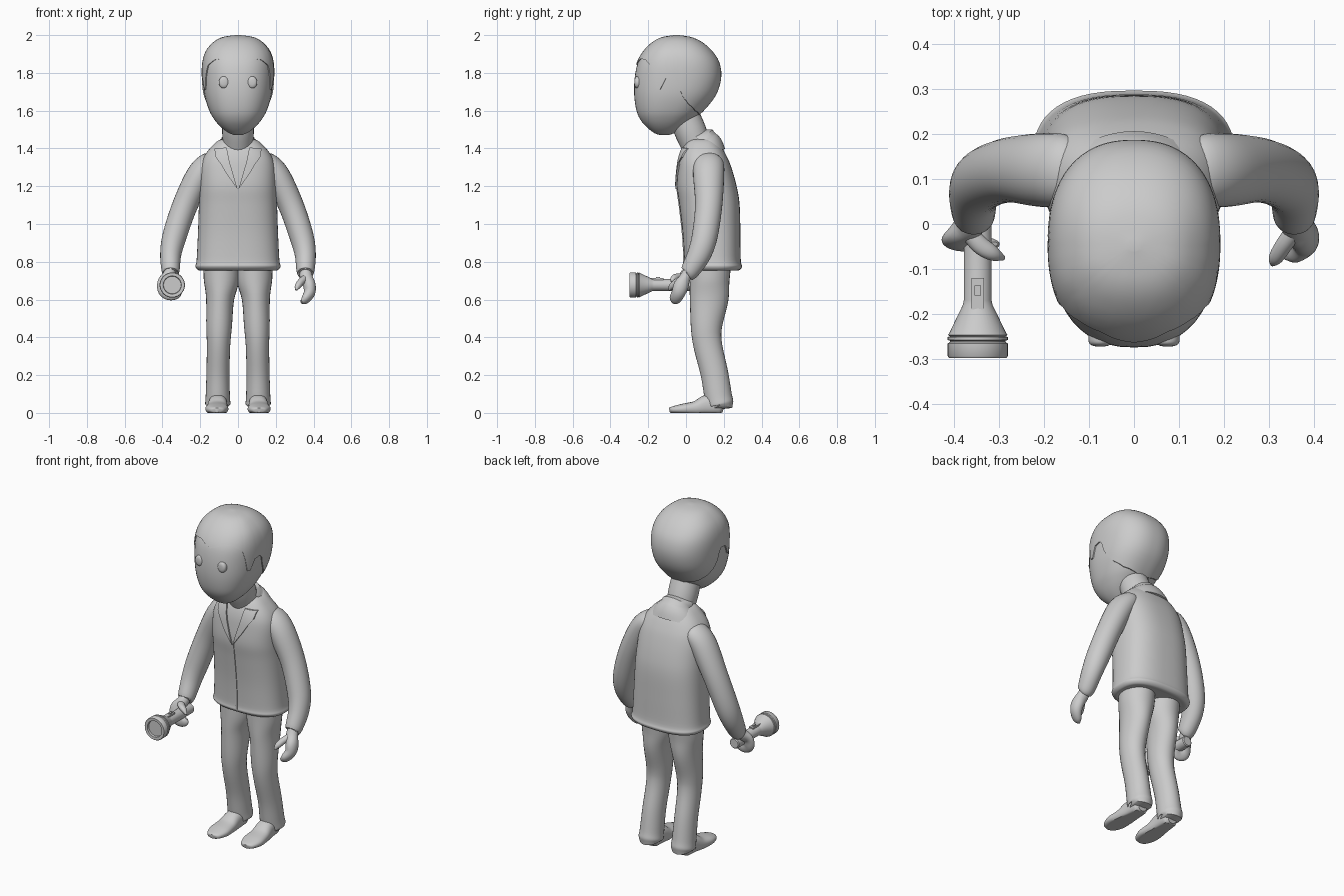
import bpy, bmesh, math
from mathutils import Vector

old = bpy.data.objects.get("Cube")
if old:
    bpy.data.objects.remove(old, do_unlink=True)

clay = bpy.data.materials.new("light grey")
clay.use_nodes = True
clay.diffuse_color = (0.6, 0.6, 0.6, 1)
clay.node_tree.nodes["Principled BSDF"].inputs["Base Color"].default_value = clay.diffuse_color
parts = []
SIDES = ((1, "left"), (-1, "right"))


def finish(name, bm):
    bmesh.ops.recalc_face_normals(bm, faces=bm.faces)
    mesh = bpy.data.meshes.new(name)
    bm.to_mesh(mesh)
    bm.free()
    mesh.materials.append(clay)
    ob = bpy.data.objects.new(name, mesh)
    bpy.context.collection.objects.link(ob)
    parts.append(ob)
    return ob


def smooth(rows, steps=5):
    """Run a smooth curve through rows of numbers."""
    out = []
    for i in range(len(rows) - 1):
        a, b, c, d = (rows[min(max(i + k, 0), len(rows) - 1)] for k in (-1, 0, 1, 2))
        for s in range(steps):
            t = s / steps
            out.append([0.5 * (2*q + (r - p)*t + (2*p - 5*q + 4*r - w)*t*t + (3*q - p - 3*r + w)*t**3)
                        for p, q, r, w in zip(a, b, c, d)])
    return out + [list(rows[-1])]


def oval(a, n):
    c, s = math.cos(a), math.sin(a)
    return math.copysign(abs(c) ** (2/n), c), math.copysign(abs(s) ** (2/n), s)


def skin(name, rings, caps=True):
    bm = bmesh.new()
    loops = [[bm.verts.new(p) for p in ring] for ring in rings]
    n = len(loops[0])
    for a, b in zip(loops, loops[1:]):
        for i in range(n):
            bm.faces.new((a[i], a[(i+1) % n], b[(i+1) % n], b[i]))
    if caps:
        bm.faces.new(loops[0])
        bm.faces.new(loops[-1])
    return finish(name, bm)


def tube(name, rows, side=1, ref=(1, 0, 0), n=2, count=28, floor=False, flat=False, steps=5):
    """Loft ovals along a path; each row is x, y, z, width radius, depth radius."""
    rows = smooth(rows, steps)
    pts = [Vector(r[:3]) for r in rows]
    rings = []
    for i, r in enumerate(rows):
        t = (pts[min(i+1, len(pts)-1)] - pts[max(i-1, 0)]).normalized()
        u = Vector(ref)
        u = u if flat else (u - t * u.dot(t)).normalized()
        v = Vector((0, 1, 0)) if flat else t.cross(u)
        ring = []
        for k in range(count):
            c, s = oval(2 * math.pi * k / count, n)
            p = pts[i] + u * c * max(r[3], .001) + v * s * max(r[4], .001)
            ring.append((p.x * side, p.y, max(p.z, 0) if floor else p.z))
        rings.append(ring)
    return skin(name, rings)


def body_rows(table):
    """Turn z, front y, back y, half width into path rows."""
    return [(0, (f + b) / 2, z, w, (b - f) / 2) for z, f, b, w in table]


def section(dense, z):
    for a, b in zip(dense, dense[1:]):
        if a[2] <= z <= b[2]:
            t = (z - a[2]) / max(b[2] - a[2], 1e-6)
            return [p + (q - p) * t for p, q in zip(a, b)]
    return dense[0] if z < dense[0][2] else dense[-1]


# Head
HEAD_N = 2.35
head = body_rows([
    (1.47, -.13, -.10, .012), (1.48, -.165, -.065, .045), (1.51, -.205, -.02, .087),
    (1.55, -.24, .035, .123), (1.6, -.262, .09, .152), (1.68, -.274, .153, .177),
    (1.77, -.272, .18, .186), (1.85, -.256, .17, .184), (1.91, -.222, .132, .165),
    (1.955, -.175, .08, .126), (1.98, -.125, .025, .08), (1.99, -.06, -.04, .012)])
tube("head", head, n=HEAD_N, count=48, flat=True)
head_dense = smooth(head)

# Hair cap, with its lower edge following a wavy hairline
hairline = [(0, 1.845), (20, 1.875), (38, 1.87), (54, 1.84), (62, 1.77), (65, 1.715), (74, 1.71),
            (76, 1.77), (89, 1.78), (92, 1.72), (100, 1.67), (112, 1.635), (135, 1.6), (180, 1.57)]


def hair_height(a):
    for (a0, z0), (a1, z1) in zip(hairline, hairline[1:]):
        if a <= a1:
            return z0 + (z1 - z0) * (a - a0) / (a1 - a0)
    return hairline[-1][1]


levels, count, hair = 24, 120, []
for j in range(-1, levels + 1):
    t = math.sin(max(j, 0) / levels * math.pi / 2)
    grow = .97 if j < 0 else 1.03
    ring = []
    for k in range(count):
        a = 360 * k / count
        low = hair_height(min(a, 360 - a))
        z = low + (1.99 - low) * t
        _, cy, _, rx, ry = section(head_dense, z)
        c, s = oval(math.radians(a - 90), HEAD_N)
        ring.append((c * rx * grow, cy + s * ry * grow, z + .01 * t))
    hair.append(ring)
skin("hair", hair)

# Eyes
for s, label in SIDES:
    tube(label + "_eye", [(.075, -.235, 1.75, .026, .031), (.075, -.262, 1.75, .026, .031),
                          (.075, -.271, 1.75, .017, .02), (.075, -.273, 1.75, .002, .002)], s)

# Neck
tube("neck", [(0, .09, 1.36, .085, .085), (0, .05, 1.43, .081, .081), (0, .02, 1.5, .084, .084),
              (0, -.02, 1.6, .08, .08)])

# Jacket body
JACKET_N = 2.6
jacket = body_rows([
    (.757, .03, .255, .18), (.755, .01, .28, .208), (.775, -.012, .297, .225), (.81, -.01, .29, .219),
    (.95, -.018, .288, .212), (1.1, -.035, .284, .207), (1.2, -.048, .268, .204),
    (1.3, -.042, .24, .198), (1.36, -.032, .215, .178), (1.41, -.014, .187, .14),
    (1.445, .01, .16, .098), (1.45, .04, .13, .05)])
tube("jacket", jacket, n=JACKET_N, count=56, flat=True)
jacket_dense = smooth(jacket)


def chest_patch(name, outline, side=1, lift=.006):
    """Thin panel laid on the chest, from an x, z outline."""
    bm = bmesh.new()
    bm.faces.new([bm.verts.new((x * side, 0, z)) for x, z in outline])
    bmesh.ops.triangulate(bm, faces=bm.faces)
    for _ in range(3):
        bmesh.ops.subdivide_edges(bm, edges=bm.edges, cuts=1, use_grid_fill=True)
    for v in bm.verts:
        _, cy, _, rx, ry = section(jacket_dense, v.co.z)
        q = min(abs(v.co.x) / rx, .97)
        v.co.y = cy - ry * (1 - q ** JACKET_N) ** (1 / JACKET_N) - lift
    top = bmesh.ops.extrude_face_region(bm, geom=bm.faces[:])
    for v in top["geom"]:
        if isinstance(v, bmesh.types.BMVert):
            v.co.y += lift + .003
    finish(name, bm)


# Lapels, front closing and collar
for s, label in SIDES:
    chest_patch(label + "_lapel", [(.003, 1.185), (.06, 1.265), (.09, 1.315), (.075, 1.325), (.118, 1.355),
                                   (.125, 1.4), (.06, 1.405), (.045, 1.33)], s, .009)
chest_patch("front_closing", [(-.005, .78), (.005, .78), (.005, 1.19), (-.005, 1.19)], 1, .004)
tube("collar", [(0, .107, 1.365, .15, .105), (0, .095, 1.4, .13, .104), (0, .08, 1.432, .1, .095),
                (0, .078, 1.436, .088, .085)], count=40)

# Sleeves, trouser legs and shoes
for s, label in SIDES:
    tube(label + "_sleeve", [(.12, .12, 1.345, .03, .05), (.15, .12, 1.325, .058, .078),
                             (.205, .12, 1.255, .07, .082), (.28, .12, 1.1, .067, .072),
                             (.335, .1, .94, .064, .068), (.356, .07, .84, .056, .062),
                             (.357, .02, .75, .047, .049), (.357, .008, .735, .036, .036)], s)
    tube(label + "_trouser_leg", [(.088, .13, .8, .095, .11), (.088, .125, .7, .093, .105),
                                  (.095, .122, .6, .074, .102), (.1, .108, .46, .068, .083),
                                  (.103, .115, .36, .062, .076), (.106, .15, .21, .061, .073),
                                  (.107, .17, .09, .064, .073), (.107, .18, .045, .066, .072),
                                  (.107, .18, .042, .05, .055)], s)
    tube(label + "_shoe", [(.112, -.088, .014, .012, .012), (.112, -.075, .016, .04, .017),
                           (.112, -.02, .02, .06, .028), (.11, .05, .025, .056, .038),
                           (.107, .11, .04, .05, .055), (.105, .18, .045, .046, .055),
                           (.105, .205, .04, .03, .04)], s, floor=True, n=2.4)

# Free hand
tube("left_hand", [(.357, .02, .755, .03, .03), (.362, -.005, .715, .034, .03), (.378, -.025, .675, .033, .04),
                   (.378, -.04, .635, .03, .036), (.355, -.06, .6, .022, .03), (.335, -.07, .588, .008, .012)])
tube("left_thumb", [(.36, -.01, .715, .02, .02), (.335, -.045, .695, .019, .019), (.316, -.075, .67, .016, .016),
                    (.308, -.09, .65, .005, .005)], ref=(0, 1, 0))

# Gripping hand
tube("right_hand", [(.357, .02, .755, .03, .03), (.368, -.005, .722, .033, .034), (.39, -.03, .69, .022, .036),
                    (.388, -.04, .65, .02, .036), (.36, -.045, .63, .017, .034), (.325, -.045, .637, .015, .03),
                    (.312, -.045, .655, .005, .01)], -1, ref=(0, 1, 0))
tube("right_thumb", [(.375, -.01, .718, .018, .022), (.345, -.045, .722, .02, .016), (.315, -.065, .713, .017, .015),
                     (.29, -.076, .695, .005, .005)], -1, ref=(0, 1, 0))


# Torch, turned around an axis running front to back
def turned(name, profile, x=-.348, z=.677, count=40):
    skin(name, [[(x + r * math.cos(2*math.pi*k/count), y, z + r * math.sin(2*math.pi*k/count))
                 for k in range(count)] for y, r in profile])


turned("torch", [(-.285, .046), (-.297, .048), (-.298, .064), (-.294, .067), (-.266, .067), (-.263, .062),
                 (-.26, .062), (-.258, .067), (-.252, .067), (-.25, .062), (-.247, .066), (-.24, .062),
                 (-.18, .033), (-.17, .031), (.035, .031), (.04, .026)])


def box(name, size, loc):
    bm = bmesh.new()
    bmesh.ops.create_cube(bm, size=1)
    for v in bm.verts:
        v.co = Vector([a * b for a, b in zip(v.co, size)]) + Vector(loc)
    finish(name, bm)


box("switch_plate", (.028, .07, .012), (-.356 + .008, -.155, .708))
box("switch_slider", (.014, .022, .014), (-.348, -.148, .713))

# Smooth shading with crisp edges
bpy.ops.object.select_all(action='DESELECT')
for ob in parts:
    ob.select_set(True)
bpy.context.view_layer.objects.active = parts[0]
bpy.ops.object.shade_smooth_by_angle(angle=math.radians(40))
